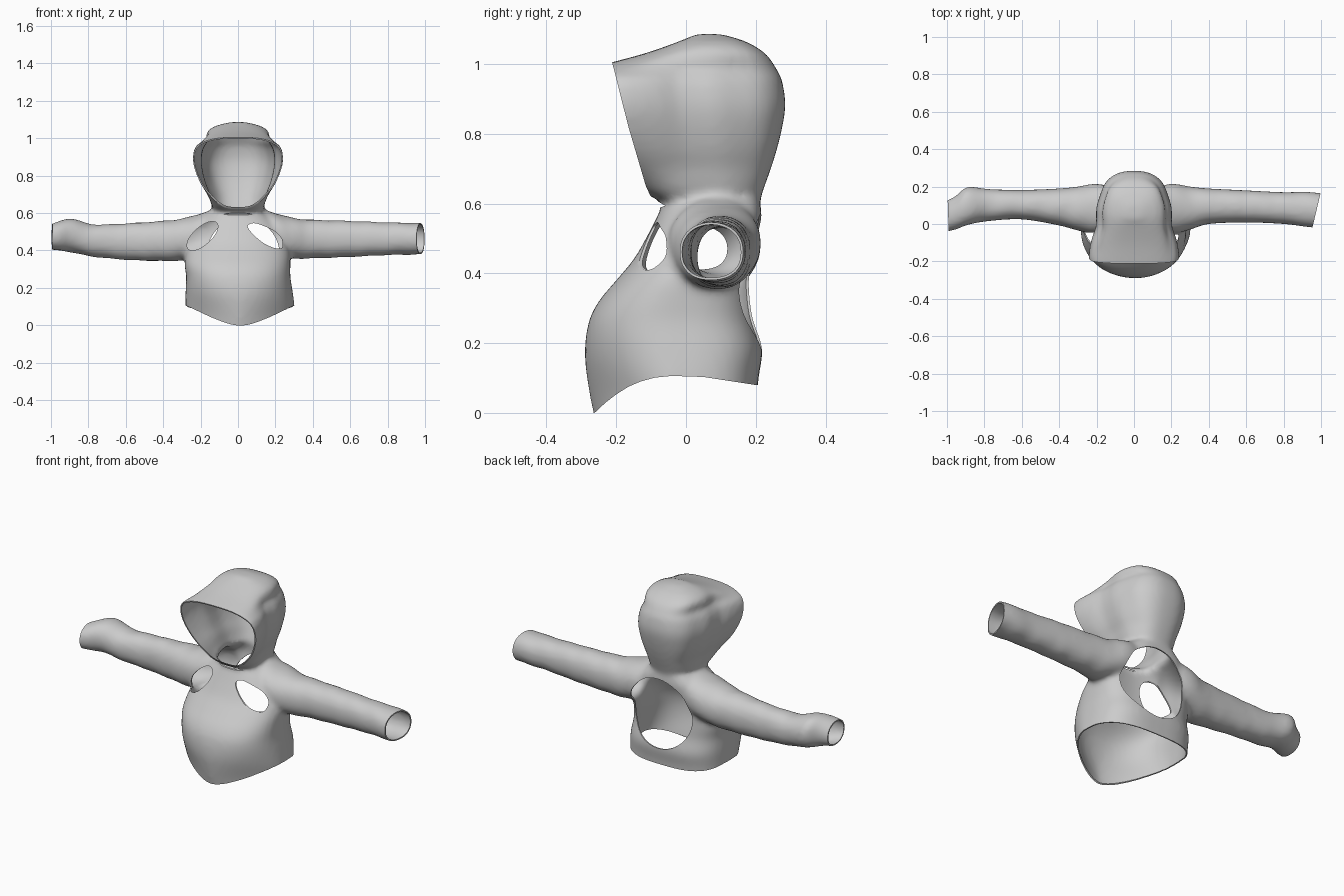
import bpy, bmesh, math
from mathutils import Vector

if "Cube" in bpy.data.objects:
    bpy.data.objects.remove(bpy.data.objects["Cube"])


def smooth_rows(rows, steps=4):
    """Catmull-Rom interpolation between cross-section rows."""
    out = []
    for i in range(len(rows) - 1):
        p = [Vector(rows[max(0, min(len(rows) - 1, i + k))]) for k in (-1, 0, 1, 2)]
        for s in range(steps):
            t = s / steps
            out.append(0.5 * (2 * p[1] + (p[2] - p[0]) * t
                              + (2 * p[0] - 5 * p[1] + 4 * p[2] - p[3]) * t * t
                              + (3 * p[1] - p[0] - 3 * p[2] + p[3]) * t ** 3))
    return out + [Vector(rows[-1])]


def ramp(x, a, b):
    t = max(0, min(1, (x - a) / (b - a)))
    return t * t * (3 - 2 * t)


def loft(bm, rows, place, power=lambda s, d: 2.2, n=56):
    """Closed tube: each row is (position, u min, u max, v min, v max)."""
    rings = []
    for s, u0, u1, v0, v1 in smooth_rows(rows):
        ring = []
        for k in range(n):
            a = 2 * math.pi * k / n
            c, d = math.cos(a), math.sin(a)
            e = 2 / power(s, d)
            u = (u0 + u1) / 2 + (u1 - u0) / 2 * math.copysign(abs(c) ** e, c)
            v = (v0 + v1) / 2 + (v1 - v0) / 2 * math.copysign(abs(d) ** e, d)
            ring.append(bm.verts.new(place(s, u, v)))
        rings.append(ring)
    for a, b in zip(rings, rings[1:]):
        for k in range(n):
            bm.faces.new((a[k], a[(k + 1) % n], b[(k + 1) % n], b[k]))
    bm.faces.new(rings[0])
    bm.faces.new(rings[-1])


def finish(bm, name):
    bmesh.ops.recalc_face_normals(bm, faces=bm.faces)
    me = bpy.data.meshes.new(name)
    bm.to_mesh(me)
    bm.free()
    ob = bpy.data.objects.new(name, me)
    bpy.context.collection.objects.link(ob)
    return ob


def prism(name, pts, axis, lo, hi):
    """Extrude a 2D outline along an axis, used as a cutter."""
    bm = bmesh.new()
    put = {'x': lambda p, t: (t, p[0], p[1]), 'y': lambda p, t: (p[0], t, p[1]),
           'z': lambda p, t: (p[0], p[1], t)}[axis]
    a = [bm.verts.new(put(p, lo)) for p in pts]
    b = [bm.verts.new(put(p, hi)) for p in pts]
    for i in range(len(pts)):
        j = (i + 1) % len(pts)
        bm.faces.new((a[i], a[j], b[j], b[i]))
    bm.faces.new(a)
    bm.faces.new(b)
    return finish(bm, name)


def oval(cx, cz, ru, rv, deg, n=40):
    r = math.radians(deg)
    pts = []
    for k in range(n):
        a = 2 * math.pi * k / n
        u, v = ru * math.cos(a), rv * math.sin(a)
        pts.append((cx + u * math.cos(r) - v * math.sin(r), cz + u * math.sin(r) + v * math.cos(r)))
    return pts


def rounded(pts):
    """Closed smooth outline through a few points."""
    n = len(pts)
    ring = smooth_rows([pts[i % n] for i in range(-2, n + 3)])
    return [tuple(p) for p in ring[8:8 + 4 * n]]


body = bmesh.new()

# Torso: (z, left x, right x, front y, back y); pointed front hem, square back
torso = [(-.06, -.28, .305, -.25, .195), (0, -.28, .305, -.266, .2), (.1, -.28, .302, -.284, .208),
         (.18, -.28, .292, -.29, .219), (.26, -.277, .28, -.279, .203), (.32, -.285, .28, -.25, .197),
         (.38, -.28, .28, -.2, .195), (.44, -.265, .265, -.15, .2), (.5, -.24, .24, -.115, .21),
         (.56, -.2, .2, -.084, .217), (.61, -.14, .14, -.06, .212)]


def torso_power(z, d):
    return 3 if d > 0 else 1.55 + .75 * ramp(z, .02, .3)


loft(body, torso, lambda s, u, v: (u, v, s), torso_power)

# Hood: (z, half width, front y, back y); narrow neck, flared face opening
hood = [(.52, .10, -.05, .19), (.6, .125, -.07, .21), (.64, .15, -.135, .222),
        (.72, .215, -.22, .25), (.8, .25, -.28, .272), (.88, .265, -.32, .285),
        (.95, .25, -.33, .276), (.985, .215, -.28, .26), (1.03, .175, -.12, .228),
        (1.065, .12, -.02, .17), (1.086, .04, .03, .1)]


def place_hood(s, u, v):
    fold = 1 + .015 * math.sin(v * 42 + s * 5)
    flare = 1 - .23 * ramp(v, -.2, 0) * ramp(s, .6, .72) * (1 - ramp(s, .97, 1.06))
    return (u * fold * flare, v, s)


loft(body, [(z, -w, w, f, b) for z, w, f, b in hood], place_hood, lambda s, d: 2.6)

# Sleeves: (distance from centre, front y, back y, bottom z, top z)
right = [(.08, 0, .19, .42, .635), (.2, -.05, .215, .375, .6), (.3, -.03, .2, .357, .573),
         (.4, 0, .19, .358, .564), (.6, .008, .18, .365, .558), (.8, 0, .17, .375, .55),
         (.92, -.015, .172, .378, .548), (1.06, -.03, .158, .38, .542)]
left = [(.08, 0, .19, .42, .635), (.2, -.05, .215, .37, .598), (.3, -.035, .2, .347, .57),
        (.4, -.008, .19, .343, .558), (.6, .025, .182, .35, .545), (.78, .015, .187, .367, .54),
        (.89, -.005, .198, .39, .572), (.96, -.032, .145, .4, .555), (1.06, -.05, .1, .405, .51)]
for side, rows in ((1, right), (-1, left)):
    loft(body, rows, lambda s, u, v, k=side: (k * s, u, v + .002 * math.sin(s * 45 + u * 20)))

jacket = finish(body, "hooded_jacket")

# Openings: hem, face, cuffs, chest holes and back hole
cutters = [
    prism("hem_cutter", [(-.4, -.05), (-.3, -.03), (-.26, .002), (-.23, .03), (-.2, .053),
                         (-.165, .075), (-.13, .09), (-.09, .101), (-.04, .106), (.05, .103),
                         (.2, .08), (.35, .06), (.35, -.3), (-.4, -.3)], 'x', -.6, .6),
    prism("face_cutter", [(-.7, 1.2), (-.27, 1.2), (-.21, .998), (-.165, .82), (-.115, .65),
                          (-.1, .618), (-.06, .594), (-.12, .57), (-.7, .57)], 'x', -.5, .5),
    prism("right_cuff_cutter", [(1.02, .26), (.93, -.12), (1.3, -.12), (1.3, .26)], 'z', 0, .9),
    prism("left_cuff_cutter", [(-1.002, .3), (-.988, -.12), (-1.3, -.12), (-1.3, .3)], 'z', 0, .9),
    prism("right_chest_cutter", rounded([(.052, .53), (.085, .546), (.14, .53), (.2, .5), (.234, .46),
                                         (.235, .415), (.2, .412), (.14, .437), (.08, .487)]),
          'y', -.5, .02),
    prism("left_chest_cutter", oval(-.19, .478, .103, .047, 42), 'y', -.5, .02),
    prism("back_cutter", oval(.028, .375, .195, .2, 0), 'y', .06, .5),
]


def add(kind, **settings):
    m = jacket.modifiers.new(kind.lower(), kind)
    for key, value in settings.items():
        setattr(m, key, value)
    bpy.ops.object.modifier_apply(modifier=m.name)


# Merge the parts into one cloth shell, then cut it open
bpy.context.view_layer.objects.active = jacket
jacket.select_set(True)
add('REMESH', mode='VOXEL', voxel_size=.013)
add('SMOOTH', factor=.5, iterations=6)
add('SOLIDIFY', thickness=.007, offset=-1)
for c in cutters:
    add('BOOLEAN', operation='DIFFERENCE', object=c, solver='EXACT')
    bpy.data.objects.remove(c)

cloth = bpy.data.materials.new("grey_cloth")
cloth.diffuse_color = (.6, .6, .6, 1)
cloth.use_nodes = True
cloth.node_tree.nodes["Principled BSDF"].inputs["Base Color"].default_value = cloth.diffuse_color
jacket.data.materials.clear()
jacket.data.materials.append(cloth)
for p in jacket.data.polygons:
    p.material_index = 0
bpy.ops.object.shade_smooth_by_angle(angle=math.radians(50))
